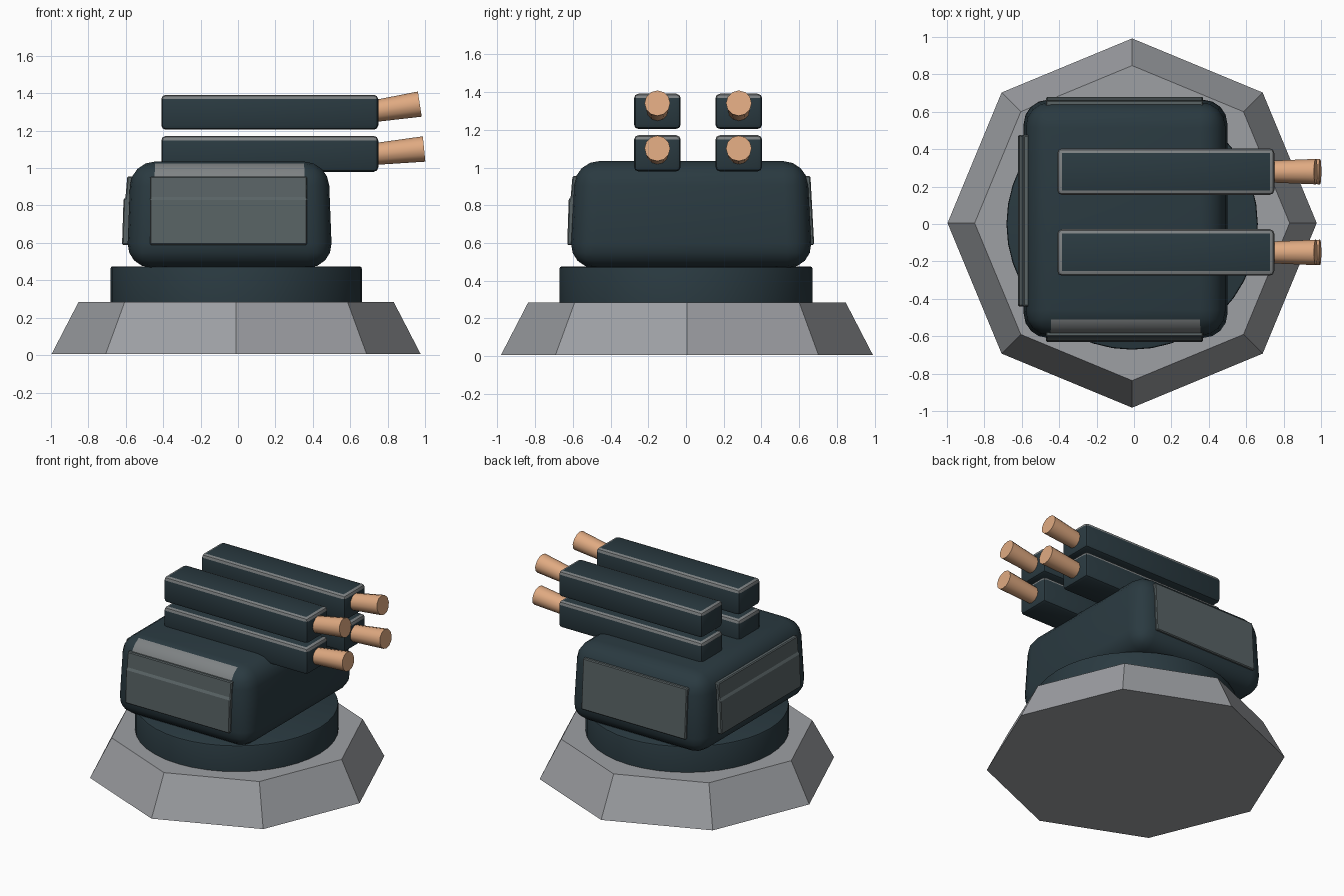
import bpy, bmesh, math
from mathutils import Vector

if "Cube" in bpy.data.objects:
    bpy.data.objects.remove(bpy.data.objects["Cube"])


def material(name, rgb):
    m = bpy.data.materials.new(name)
    m.use_nodes = True
    m.diffuse_color = (*rgb, 1)
    node = next(n for n in m.node_tree.nodes if n.type == 'BSDF_PRINCIPLED')
    node.inputs["Base Color"].default_value = (*rgb, 1)
    return m


STONE = material("stone grey", (0.34, 0.35, 0.37))
TEAL = material("dark teal", (0.023, 0.042, 0.052))
PANEL = material("panel grey", (0.10, 0.125, 0.13))
EDGE = material("worn edge grey", (0.21, 0.225, 0.23))
PEACH = material("peach", (0.74, 0.40, 0.22))


def finish(name, bm, mats, smooth=True):
    bmesh.ops.recalc_face_normals(bm, faces=bm.faces)
    me = bpy.data.meshes.new(name)
    bm.to_mesh(me)
    bm.free()
    ob = bpy.data.objects.new(name, me)
    bpy.context.collection.objects.link(ob)
    for m in mats:
        me.materials.append(m)
    if smooth:
        bpy.ops.object.select_all(action='DESELECT')
        ob.select_set(True)
        bpy.context.view_layer.objects.active = ob
        bpy.ops.object.shade_smooth_by_angle()
    return ob


def cone(name, start, end, r1, r2, sides, mat, turn=0, bevel=0, smooth=True):
    """Cylinder or frustum running from start to end."""
    start, end = Vector(start), Vector(end)
    bm = bmesh.new()
    bmesh.ops.create_cone(bm, cap_ends=True, segments=sides, radius1=r1,
                          radius2=r2, depth=(end - start).length)
    if bevel:
        rim = [e for e in bm.edges if all(v.co.z > 0 for v in e.verts)]
        bmesh.ops.bevel(bm, geom=rim, offset=bevel, segments=2, affect='EDGES', profile=0.5)
    rot = (end - start).to_track_quat('Z', 'Y').to_matrix()
    for v in bm.verts:
        p = v.co.copy()
        p.rotate(rot) if turn == 0 else None
        v.co = p + (start + end) / 2
    return finish(name, bm, [mat], smooth)


def rounded_box(name, lo, hi, bevel, segments, taper, rule):
    """Bevelled box; faces that meet the rule take the worn edge colour."""
    lo, hi = Vector(lo), Vector(hi)
    bm = bmesh.new()
    bmesh.ops.create_cube(bm, size=1)
    for v in bm.verts:
        if v.co.z > 0:
            v.co.x *= taper
            v.co.y *= taper
        v.co = v.co * (hi - lo) + (lo + hi) / 2
    bmesh.ops.bevel(bm, geom=bm.edges[:], offset=bevel, segments=segments,
                    affect='EDGES', profile=0.5)
    bm.normal_update()
    for f in bm.faces:
        f.material_index = int(rule(f.normal))
    return finish(name, bm, [TEAL, EDGE])


def panel(name, profile, a, b, place):
    """Extrude an (outward, height) profile from a to b along a wall."""
    bm = bmesh.new()
    face = bm.faces.new([bm.verts.new((a, d, z)) for d, z in profile])
    ext = bmesh.ops.extrude_face_region(bm, geom=[face])
    for v in ext["geom"]:
        if isinstance(v, bmesh.types.BMVert):
            v.co.x = b
    bmesh.ops.bevel(bm, geom=bm.edges[:], offset=0.006, segments=1, affect='EDGES')
    for v in bm.verts:
        v.co = place(*v.co)
    return finish(name, bm, [PANEL], smooth=False)


# Octagonal footing and round turntable
cone("footing", (-0.01, 0.005, 0.005), (-0.01, 0.005, 0.285), 0.987, 0.842, 8,
     STONE, turn=1, smooth=False)
cone("turntable", (-0.01, 0, 0.28), (-0.01, 0, 0.475), 0.672, 0.672, 40,
     TEAL, turn=1, bevel=0.012)

# Housing with a worn strip along its upper front edge
rounded_box("housing", (-0.595, -0.615, 0.468), (0.505, 0.67, 1.035), 0.13, 4, 0.96,
            lambda n: n.y < -0.45 and n.z > 0.25 and abs(n.x) < 0.1)

# Wall panels: stepped on the front and right, plain on the back
stepped = [(0.55, 0.59), (0.63, 0.59), (0.622, 0.835), (0.612, 0.84), (0.602, 0.955), (0.54, 0.955)]
plain = [(0.60, 0.59), (0.68, 0.59), (0.66, 0.955), (0.59, 0.955)]
panel("front_panel", stepped, -0.47, 0.37, lambda u, d, z: (u, -d, z))
panel("right_panel", stepped, -0.44, 0.475, lambda u, d, z: (0.01 - d, u, z))
panel("back_panel", plain, -0.47, 0.37, lambda u, d, z: (u, d, z))

# Four launch boxes, each with a tilted flared barrel
levels = {"lower": (0.98, 1.172, 1.08, 1.102, 0.995),
          "upper": (1.205, 1.392, 1.308, 1.342, 0.972)}
for side, y in (("front", -0.152), ("back", 0.28)):
    for level, (z0, z1, root, tip, reach) in levels.items():
        rounded_box(f"{side}_{level}_launch_box", (-0.41, y - 0.124, z0),
                    (0.75, y + 0.124, z1), 0.024, 2, 1,
                    lambda n: 0.2 < n.z < 0.97)
        cone(f"{side}_{level}_barrel", (0.70, y, root - 0.008), (reach, y, tip),
             0.057, 0.068, 12, PEACH)
